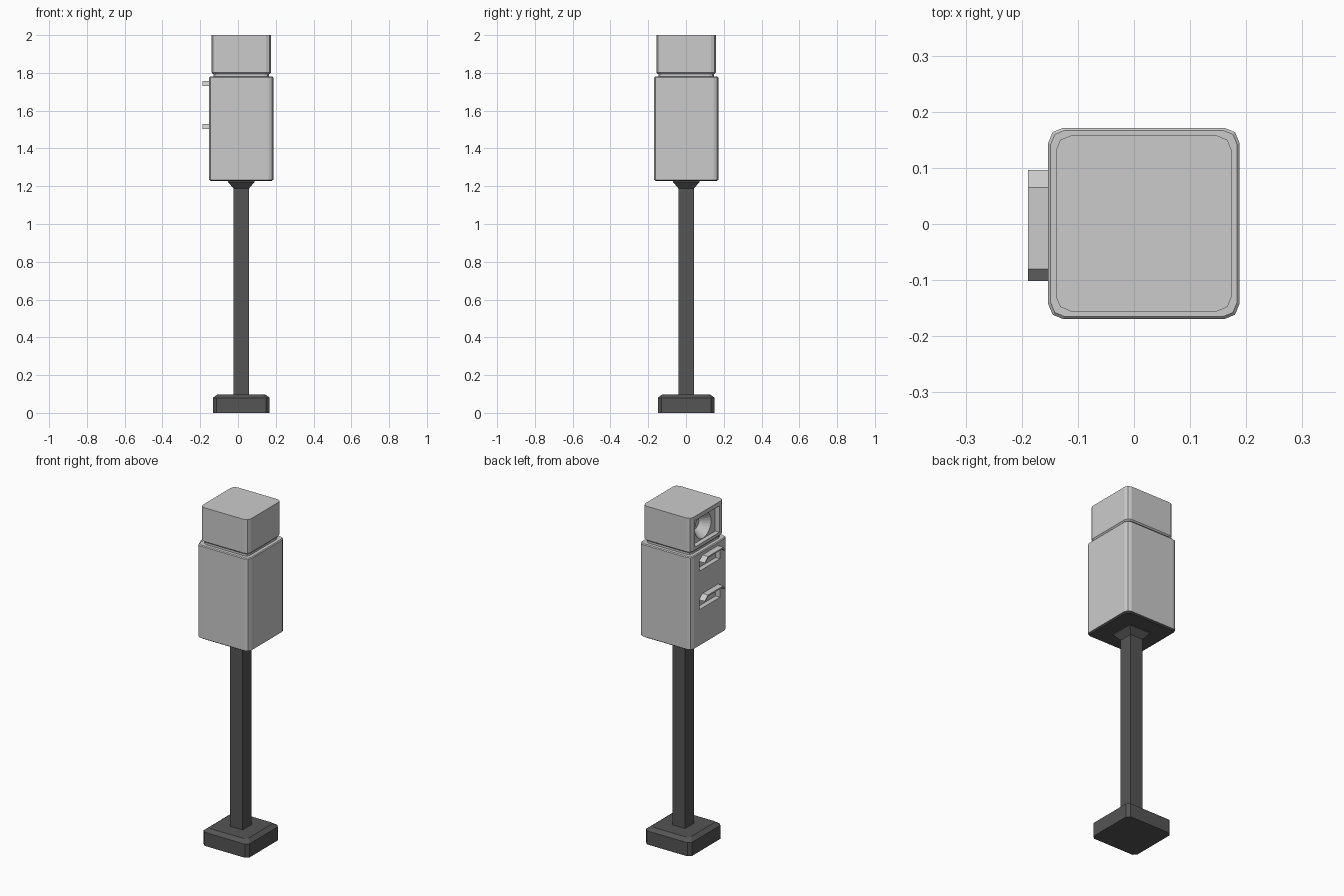
import bpy, bmesh, math
from mathutils import Vector

if "Cube" in bpy.data.objects:
    bpy.data.objects.remove(bpy.data.objects["Cube"])

CX, CY = 0.0175, 0.001

dark = bpy.data.materials.new("dark_grey")
dark.diffuse_color = (0.09, 0.09, 0.09, 1)
dark.use_nodes = True
dark.node_tree.nodes["Principled BSDF"].inputs["Base Color"].default_value = dark.diffuse_color


def finish(name, bm, mat=None):
    bmesh.ops.recalc_face_normals(bm, faces=bm.faces)
    me = bpy.data.meshes.new(name)
    bm.to_mesh(me)
    bm.free()
    ob = bpy.data.objects.new(name, me)
    bpy.context.collection.objects.link(ob)
    if mat:
        me.materials.append(mat)
    return ob


def loft(name, rings, mat=None):
    """Closed solid from point rings with equal counts."""
    bm = bmesh.new()
    vs = [[bm.verts.new(p) for p in r] for r in rings]
    n = len(vs[0])
    for a, b in zip(vs, vs[1:]):
        for i in range(n):
            bm.faces.new((a[i], a[(i + 1) % n], b[(i + 1) % n], b[i]))
    bm.faces.new(vs[0])
    bm.faces.new(vs[-1])
    return finish(name, bm, mat)


def square(z, half, r, seg):
    """Rounded square ring at height z."""
    pts = []
    for q, (sx, sy) in enumerate(((1, 1), (-1, 1), (-1, -1), (1, -1))):
        for k in range(seg + 1):
            a = math.radians(90 * q + 90 * k / max(seg, 1))
            pts.append(Vector((CX + sx * (half - r) + r * math.cos(a),
                               CY + sy * (half - r) + r * math.sin(a), z)))
    return pts


def tower(name, profile, seg=2, mat=None):
    return loft(name, [square(z, h, r, seg) for z, h, r in profile], mat)


def prism(name, yz, x0, x1, mat=None):
    """Extrude a y-z outline along x."""
    return loft(name, [[(x, y, z) for y, z in yz] for x in (x0, x1)], mat)


def cut(target, cutter):
    m = target.modifiers.new("cut", 'BOOLEAN')
    m.operation, m.solver, m.object = 'DIFFERENCE', 'EXACT', cutter
    bpy.context.view_layer.objects.active = target
    bpy.ops.object.modifier_apply(modifier=m.name)
    bpy.data.objects.remove(cutter)


# Base, post and flared collar
tower("base", [(0, 0.15, 0.018), (0.08, 0.15, 0.018), (0.098, 0.126, 0.018)], 1, dark)
tower("post", [(0.09, 0.041, 0), (1.2, 0.041, 0)], 0, dark)
tower("collar", [(1.188, 0.041, 0), (1.222, 0.07, 0), (1.23, 0.07, 0)], 0, dark)

# Lower cabinet with a dark underside
tower("cabinet_underside", [(1.227, 0.162, 0.027), (1.235, 0.168, 0.027)], 2, dark)
cabinet = tower("cabinet", [(1.233, 0.1705, 0.027), (1.775, 0.1705, 0.027),
                            (1.78, 0.166, 0.025)])
tower("neck", [(1.77, 0.147, 0.025), (1.803, 0.147, 0.025)])
head = tower("head", [(1.794, 0.150, 0.025), (1.801, 0.1565, 0.026), (2.0, 0.1565, 0.026)])

# Horn opening in the head: square recess, then a round funnel
HZ = 1.897
cut(head, prism("recess_cutter", [(-0.113, HZ - 0.078), (0.113, HZ - 0.078),
                                  (0.113, HZ + 0.078), (-0.113, HZ + 0.078)], -0.2, -0.112))
circle = [(math.cos(math.tau * k / 24), math.sin(math.tau * k / 24)) for k in range(24)]
cut(head, loft("funnel_cutter", [[(x, CY + r * c, HZ + r * s) for c, s in circle]
                                 for x, r in ((-0.118, 0.077), (-0.112, 0.075), (-0.06, 0.035))]))

# Two slots, each under a bent hood
for label, top in (("upper", 1.757), ("lower", 1.53)):
    low = top - 0.026
    cut(cabinet, prism("slot_cutter", [(-0.098, top - 0.085), (0.092, top - 0.085),
                                       (0.092, low), (0.065, top - 0.006),
                                       (-0.078, top - 0.006), (-0.098, low)], -0.2, -0.125))
    t = 0.008
    prism(label + "_slot_hood",
          [(-0.102, low), (-0.08, top), (0.065, top), (0.096, low),
           (0.086, low), (0.062, top - t), (-0.077, top - t), (-0.093, low)],
          -0.189, -0.14)
